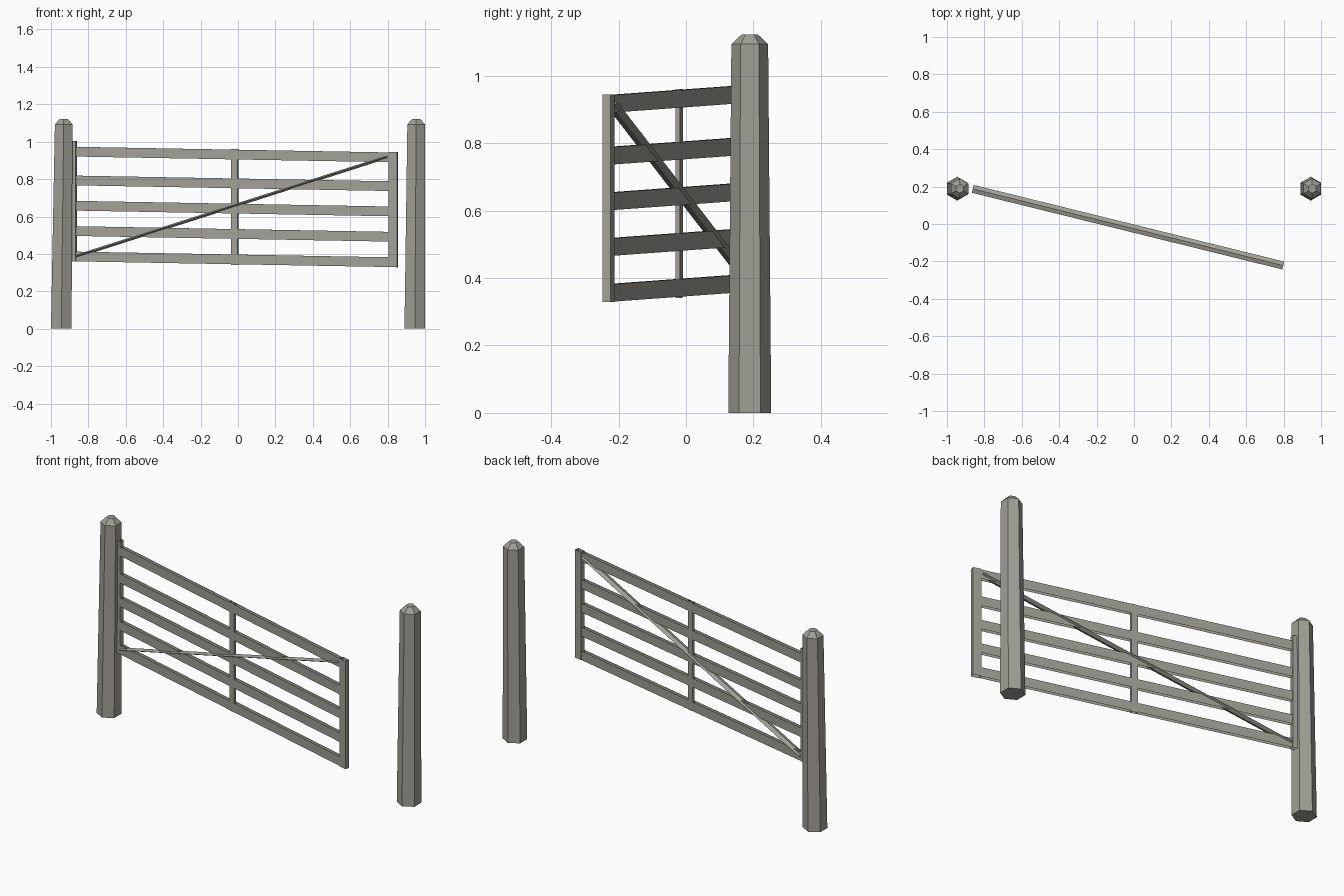
import bpy, bmesh, math
from mathutils import Vector

if "Cube" in bpy.data.objects:
    bpy.data.objects.remove(bpy.data.objects["Cube"])

wood = bpy.data.materials.new("weathered_grey_wood")
wood.diffuse_color = (0.352, 0.347, 0.305, 1)
wood.use_nodes = True
wood.node_tree.nodes["Principled BSDF"].inputs["Base Color"].default_value = wood.diffuse_color

SWING = -0.247      # plan slope of the half-open gate
SAG = -0.018        # drop of the gate towards its free end
NORMAL = Vector((-SWING, 1, 0)).normalized()


def finish(name, bm):
    bmesh.ops.recalc_face_normals(bm, faces=bm.faces)
    mesh = bpy.data.meshes.new(name)
    bm.to_mesh(mesh)
    bm.free()
    mesh.materials.append(wood)
    obj = bpy.data.objects.new(name, mesh)
    bpy.context.collection.objects.link(obj)
    return obj


def gate_point(x, z):
    return Vector((x, -0.025 + SWING * x, z))


def loft(name, rings, caps):
    """Skin a list of point rings, closing the ends if wanted."""
    bm = bmesh.new()
    loops = [[bm.verts.new(p) for p in ring] for ring in rings]
    n = len(loops[0])
    for a, b in zip(loops, loops[1:]):
        for i in range(n):
            j = (i + 1) % n
            bm.faces.new((a[i], a[j], b[j], b[i]))
    if caps:
        bm.faces.new(loops[0])
        bm.faces.new(loops[-1])
    return finish(name, bm)


def board(name, x0, x1, z0, z1, thick):
    """Sleeve-shaped board in the gate plane, open above and below."""
    off = NORMAL * thick / 2
    rings = []
    for z in (z0, z1):
        a = gate_point(x0, z + SAG * x0)
        b = gate_point(x1, z + SAG * x1)
        rings.append([a - off, b - off, b + off, a + off])
    return loft(name, rings, False)


# Six-sided tapering posts with chamfered tops
def post(name, x, lean):
    rings = []
    for r, z in ((0.0637, 0), (0.0545, 1.093), (0.024, 1.122)):
        cx = x + lean * z
        rings.append([(cx + r * math.sin(i * math.pi / 3),
                       0.189 + r * math.cos(i * math.pi / 3), z)
                      for i in range(6)])
    loft(name, rings, True)


post("hinge_post", -0.945, 0.012)
post("latch_post", 0.945, 0.007)

# Five horizontal rails
for i, z in enumerate((0.3705, 0.5065, 0.642, 0.777, 0.931)):
    board(f"rail_{i + 1}", -0.89, 0.807, z - 0.026, z + 0.026, 0.02)

# Upright stiles
board("hinge_stile", -0.912, -0.865, 0.345, 0.988, 0.025)
board("middle_stile", -0.035, 0.0, 0.341, 0.96, 0.014)
board("latch_stile", 0.807, 0.853, 0.344, 0.959, 0.025)

# Diagonal brace with a diamond section
up = Vector((0, 0, 0.009))
side = NORMAL * 0.0215
rings = []
for x, z in ((-0.862, 0.388), (0.798, 0.919)):
    c = gate_point(x, z)
    rings.append([c + up, c + side, c - up, c - side])
loft("diagonal_brace", rings, True)
